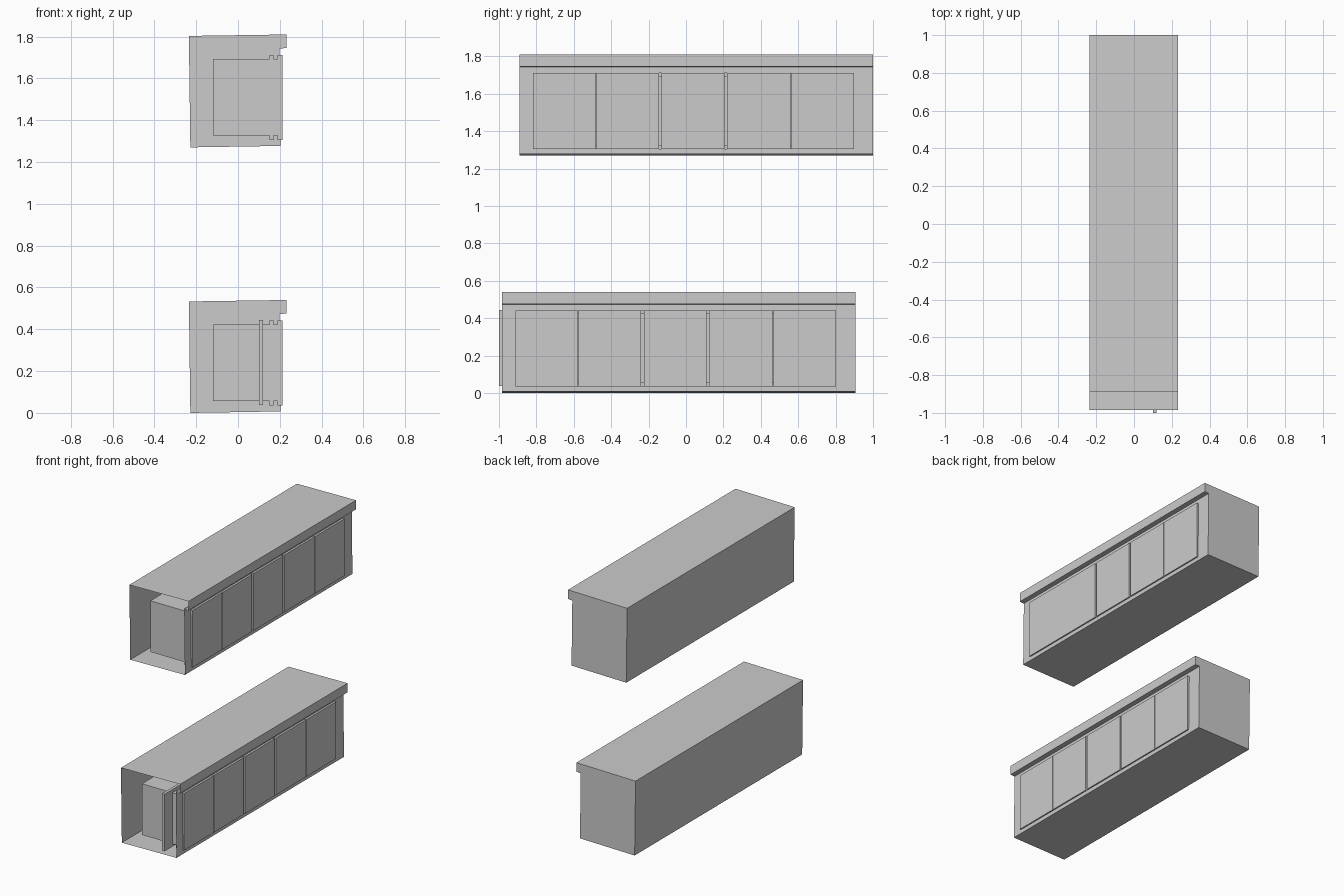
import bpy, bmesh

if "Cube" in bpy.data.objects:
    bpy.data.objects.remove(bpy.data.objects["Cube"])

LENGTH = 1.89
CAV0, CAV1 = 0.073, 1.787            # cavity ends along the unit
Z_LO, Z_HI = 0.035, 0.442            # door height range
DOORS = [(0.073, 0.407), (0.409, 0.745), (0.760, 1.095), (1.108, 1.448), (1.452, 1.787)]


def make_object(name, bm):
    bmesh.ops.remove_doubles(bm, verts=bm.verts, dist=1e-5)
    mesh = bpy.data.meshes.new(name)
    bm.to_mesh(mesh)
    bm.free()
    ob = bpy.data.objects.new(name, mesh)
    bpy.context.collection.objects.link(ob)
    return ob


def sweep(bm, profile, y0, y1):
    """Open strip of quads along y."""
    a = [bm.verts.new((x, y0, z)) for x, z in profile]
    b = [bm.verts.new((x, y1, z)) for x, z in profile]
    for i in range(len(profile) - 1):
        bm.faces.new((a[i], a[i + 1], b[i + 1], b[i]))
    return a, b


def box(name, x0, x1, y0, y1, z0, z1):
    bm = bmesh.new()
    bmesh.ops.create_cube(bm, size=1)
    for v in bm.verts:
        v.co = ((x0 + x1) / 2 + v.co.x * (x1 - x0),
                (y0 + y1) / 2 + v.co.y * (y1 - y0),
                (z0 + z1) / 2 + v.co.z * (z1 - z0))
    return make_object(name, bm)


def wall_x(z):
    return 0.204 - 0.006 * z / 0.475


def unit(label, y, z):
    # thin shell: floor, back, top and lip; open at -y, closed at +y
    bm = bmesh.new()
    outer = [(wall_x(0), 0.007), (-0.228, 0.0), (-0.235, 0.533), (0.232, 0.54),
             (0.232, 0.475), (wall_x(0.475), 0.473)]
    outer = [(px, pz + z) for px, pz in outer]
    _, end = sweep(bm, outer, y, y + LENGTH)
    bm.faces.new(end)
    # front wall around the cavity opening
    x = [wall_x(h) for h in (0, Z_LO, Z_HI, 0.475)]
    low = [(x[0], z + 0.007), (x[1], z + Z_LO)]
    mid = [(x[1], z + Z_LO), (x[2], z + Z_HI)]
    high = [(x[2], z + Z_HI), (x[3], z + 0.473)]
    cuts = [y, y + CAV0, y + CAV1, y + LENGTH]
    for i in range(3):
        sweep(bm, low, cuts[i], cuts[i + 1])
        sweep(bm, high, cuts[i], cuts[i + 1])
        if i != 1:
            sweep(bm, mid, cuts[i], cuts[i + 1])
    make_object(label + "_shell", bm)

    # cavity lining with two door tracks above and below
    bm = bmesh.new()
    half = [(0.19, 1), (0.19, 0), (0.17, 0), (0.17, 1), (0.15, 1), (0.15, 0), (-0.12, 0)]
    top = [(x[2], z + Z_HI)] + [(px, z + 0.422 + 0.02 * g) for px, g in half]
    bottom = [(x[1], z + Z_LO)] + [(px, z + 0.057 - 0.022 * g) for px, g in half]
    a, b = sweep(bm, top + bottom[::-1], y + CAV0, y + CAV1)
    bm.faces.new(a)
    bm.faces.new(b)
    make_object(label + "_cavity", bm)

    # row of sliding doors
    for i, (d0, d1) in enumerate(DOORS):
        box(f"{label}_door_{i + 1}", 0.192, 0.213, y + d0, y + d1, z + Z_LO, z + Z_HI)


unit("lower_cabinet", -0.985, 0.0)
unit("upper_cabinet", -0.89, 1.27)
# spare panel sticking out of the lower open end
box("spare_panel", 0.10, 0.12, -1.0, -0.665, 0.037, 0.445)
